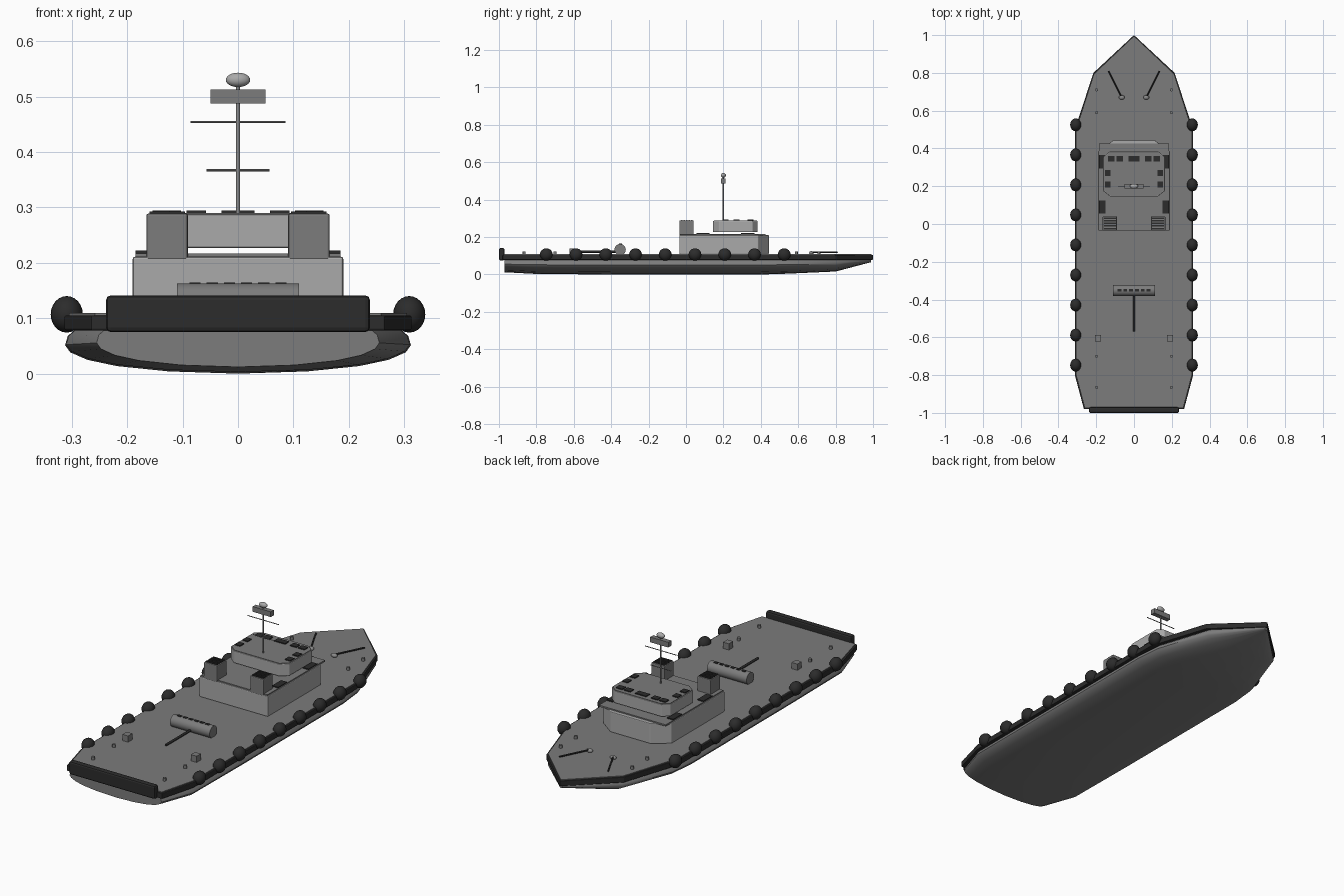
import bpy, bmesh, math
from mathutils import Vector

cube = bpy.data.objects.get("Cube")
if cube:
    bpy.data.objects.remove(cube)


def material(name, v):
    m = bpy.data.materials.new(name)
    m.use_nodes = True
    m.diffuse_color = (v, v, v, 1)
    m.node_tree.nodes["Principled BSDF"].inputs["Base Color"].default_value = (v, v, v, 1)
    return m


HULL = material("hull grey", 0.2)
DECK = material("deck grey", 0.2)
HOUSE = material("cabin light grey", 0.4)
STACK = material("funnel grey", 0.2)
STEEL = material("steel grey", 0.25)
BLACK = material("rubber black", 0.025)


def finish(name, bm, mat, smooth=False, bevel=0):
    bmesh.ops.recalc_face_normals(bm, faces=bm.faces)
    me = bpy.data.meshes.new(name)
    bm.to_mesh(me)
    bm.free()
    ob = bpy.data.objects.new(name, me)
    bpy.context.collection.objects.link(ob)
    me.materials.append(mat)
    if bevel:
        mod = ob.modifiers.new("bevel", 'BEVEL')
        mod.width, mod.segments = bevel, 2
    if smooth:
        bpy.ops.object.select_all(action='DESELECT')
        ob.select_set(True)
        bpy.context.view_layer.objects.active = ob
        bpy.ops.object.shade_smooth_by_angle(angle=math.radians(40))
    return ob


def box(name, center, size, mat, bevel=0):
    bm = bmesh.new()
    bmesh.ops.create_cube(bm, size=1)
    for v in bm.verts:
        v.co = Vector(a * s + c for a, s, c in zip(v.co, size, center))
    return finish(name, bm, mat, bevel=bevel)


def ball(name, center, size, mat):
    bm = bmesh.new()
    bmesh.ops.create_uvsphere(bm, u_segments=20, v_segments=12, radius=1)
    for v in bm.verts:
        v.co = Vector(a * s + c for a, s, c in zip(v.co, size, center))
    return finish(name, bm, mat, True)


def rod(name, a, b, r, mat, sides=12):
    a, b = Vector(a), Vector(b)
    bm = bmesh.new()
    bmesh.ops.create_cone(bm, cap_ends=True, segments=sides, radius1=r, radius2=r, depth=(b - a).length)
    turn = (b - a).to_track_quat('Z', 'Y')
    for v in bm.verts:
        v.co = turn @ v.co + (a + b) / 2
    return finish(name, bm, mat, True)


def prism(name, half, z0, z1, mat, bevel=0):
    """Extrude a plan outline, given as its +x half from stern to bow."""
    pts = half + [(-x, y) for x, y in reversed(half) if x > 0]
    bm = bmesh.new()
    f = bm.faces.new([bm.verts.new((x, y, z0)) for x, y in pts])
    top = bmesh.ops.extrude_face_region(bm, geom=[f])["geom"]
    bmesh.ops.translate(bm, vec=(0, 0, z1 - z0), verts=[g for g in top if isinstance(g, bmesh.types.BMVert)])
    return finish(name, bm, mat, bevel=bevel)


# Hull: rounded section lofted through stations (y, half width, keel height)
section = [(0.94, 1), (0.985, 0.85), (1, 0.64), (0.97, 0.48), (0.87, 0.31), (0.7, 0.17), (0.4, 0.05), (0, 0)]
section += [(-x, z) for x, z in reversed(section[:-1])]
stations = [(-0.97, 0.255, 0.012), (-0.8, 0.31, 0.003), (-0.4, 0.312, 0), (0.4, 0.312, 0),
            (0.53, 0.3, 0.004), (0.8, 0.207, 0.016), (0.99, 0.008, 0.066)]
bm = bmesh.new()
rings = [[bm.verts.new((x * w, y, k + z * (0.08 - k))) for x, z in section] for y, w, k in stations]
for r0, r1 in zip(rings, rings[1:]):
    for i in range(len(section)):
        j = (i + 1) % len(section)
        bm.faces.new((r0[i], r0[j], r1[j], r1[i]))
bm.faces.new(rings[0])
bm.faces.new(rings[-1])
finish("hull", bm, HULL, True)

# Rubbing band and deck
outline = [(0.265, -0.98), (0.313, -0.8), (0.313, 0.5), (0.215, 0.8), (0, 1)]
prism("rubbing_band", outline, 0.078, 0.105, BLACK, 0.003)
prism("deck", [(x * 0.975, y * 0.992) for x, y in outline], 0.1, 0.109, DECK)
box("stern_fender", (0, -0.985, 0.108), (0.476, 0.03, 0.066), BLACK, 0.008)
for s, side in ((1, "left"), (-1, "right")):
    for i in range(9):
        ball(f"{side}_fender_{i + 1}", (s * 0.309, 0.525 - i * 0.159, 0.107), (0.029, 0.034, 0.033), BLACK)

# Lower cabin with chamfered front corners, and its roof
prism("lower_cabin", [(0.19, -0.035), (0.19, 0.385), (0.11, 0.443)], 0.109, 0.211, HOUSE, 0.004)
box("lower_roof", (0, 0.197, 0.213), (0.37, 0.456, 0.008), DECK)
for s in (1, -1):
    for y in (0.33, 0.09):
        box("lower_roof_panel", (s * 0.168, y, 0.219), (0.034, 0.07, 0.006), BLACK)

# Upper cabin, chamfered at all corners
prism("upper_cabin", [(0.125, 0.145), (0.163, 0.175), (0.163, 0.355), (0.13, 0.383)], 0.227, 0.287, HOUSE, 0.003)
prism("upper_roof", [(0.125, 0.149), (0.159, 0.177), (0.159, 0.353), (0.128, 0.379)], 0.286, 0.290, DECK)
for x in (-0.12, -0.075, 0, 0.075, 0.12):
    box("upper_roof_panel", (x, 0.345, 0.292), (0.06 if x == 0 else 0.035, 0.03, 0.005), BLACK)
for s in (1, -1):
    for y in (0.27, 0.21):
        box("upper_roof_side_panel", (s * 0.139, y, 0.292), (0.03, 0.032, 0.005), BLACK)

# Funnels with grilles on top
for s, side in ((1, "left"), (-1, "right")):
    box(f"{side}_funnel", (s * 0.128, 0.003, 0.247), (0.075, 0.076, 0.084), STACK, 0.004)
    for i in range(5):
        box(f"{side}_funnel_slat", (s * 0.128, -0.024 + i * 0.0135, 0.290), (0.064, 0.008, 0.005), BLACK)

# Mast with crossbars, radar box and dome
rod("mast", (0, 0.2, 0.29), (0, 0.2, 0.525), 0.004, STEEL)
for z, w in ((0.367, 0.057), (0.454, 0.086)):
    rod("mast_crossbar", (-w, 0.2, z), (w, 0.2, z), 0.002, STEEL, 8)
box("radar_box", (0, 0.2, 0.5), (0.1, 0.024, 0.026), STACK)
ball("mast_dome", (0, 0.2, 0.53), (0.022, 0.013, 0.013), HOUSE)

# Towing winch with cleats and arm
rod("winch_drum", (-0.11, -0.352, 0.133), (0.11, -0.352, 0.133), 0.03, STACK, 24)
for i in range(6):
    box("winch_cleat", (-0.0775 + i * 0.031, -0.35, 0.162), (0.02, 0.014, 0.005), BLACK)
rod("towing_arm", (0, -0.36, 0.122), (0, -0.57, 0.122), 0.006, BLACK)

# Bow rods, bitts and bollards
for s in (1, -1):
    rod("bow_rod", (s * 0.065, 0.67, 0.119), (s * 0.135, 0.81, 0.119), 0.004, BLACK)
    ball("bow_rod_base", (s * 0.065, 0.67, 0.115), (0.016, 0.012, 0.01), STEEL)
    box("stern_bitt", (s * 0.19, -0.605, 0.124), (0.032, 0.034, 0.032), STACK)
    for y in (0.71, 0.59, -0.7, -0.865):
        rod("bollard", (s * 0.198, y, 0.106), (s * 0.198, y, 0.124), 0.008, STACK)
